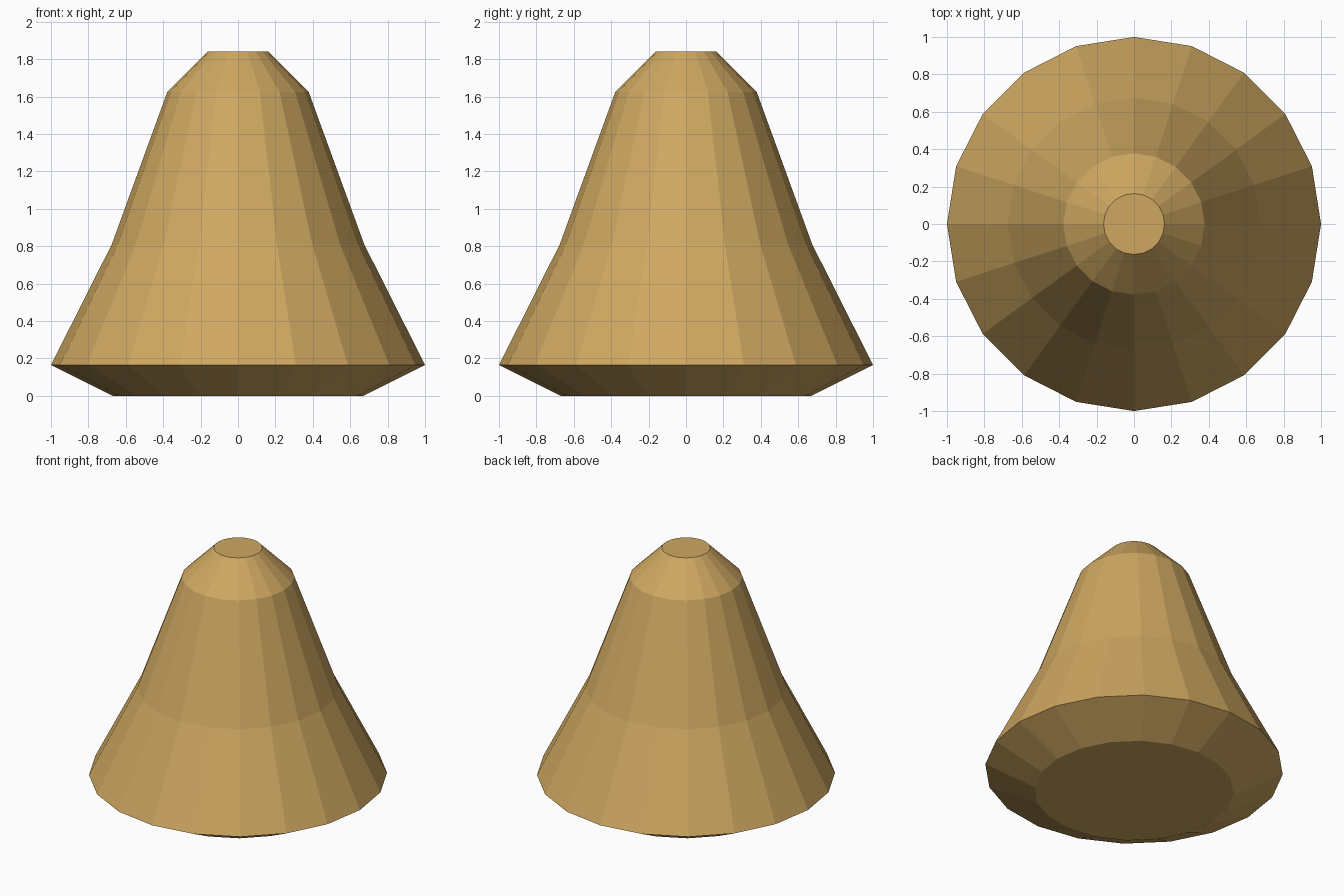
import bpy, bmesh
from math import cos, sin, tau

if "Cube" in bpy.data.objects:
    bpy.data.objects.remove(bpy.data.objects["Cube"])

SIDES = 20
# (radius, height) of each ring, from base to tip
PROFILE = [(0.67, 0.0), (1.0, 0.165), (0.675, 0.81), (0.378, 1.625), (0.163, 1.84)]

# Faceted flared body, revolved from the profile
bm = bmesh.new()
rings = [[bm.verts.new((r * cos(tau * i / SIDES), r * sin(tau * i / SIDES), z))
          for i in range(SIDES)] for r, z in PROFILE]
for low, high in zip(rings, rings[1:]):
    for i in range(SIDES):
        j = (i + 1) % SIDES
        bm.faces.new((low[i], low[j], high[j], high[i]))

# Flat base and tip
bm.faces.new(rings[0][::-1])
bm.faces.new(rings[-1])

mesh = bpy.data.meshes.new("flared_cone")
bm.to_mesh(mesh)
bm.free()
cone = bpy.data.objects.new("flared_cone", mesh)
bpy.context.collection.objects.link(cone)

# Tan colour
tan = bpy.data.materials.new("tan")
tan.diffuse_color = (0.62, 0.39, 0.12, 1)
tan.use_nodes = True
tan.node_tree.nodes["Principled BSDF"].inputs["Base Color"].default_value = tan.diffuse_color
mesh.materials.append(tan)
